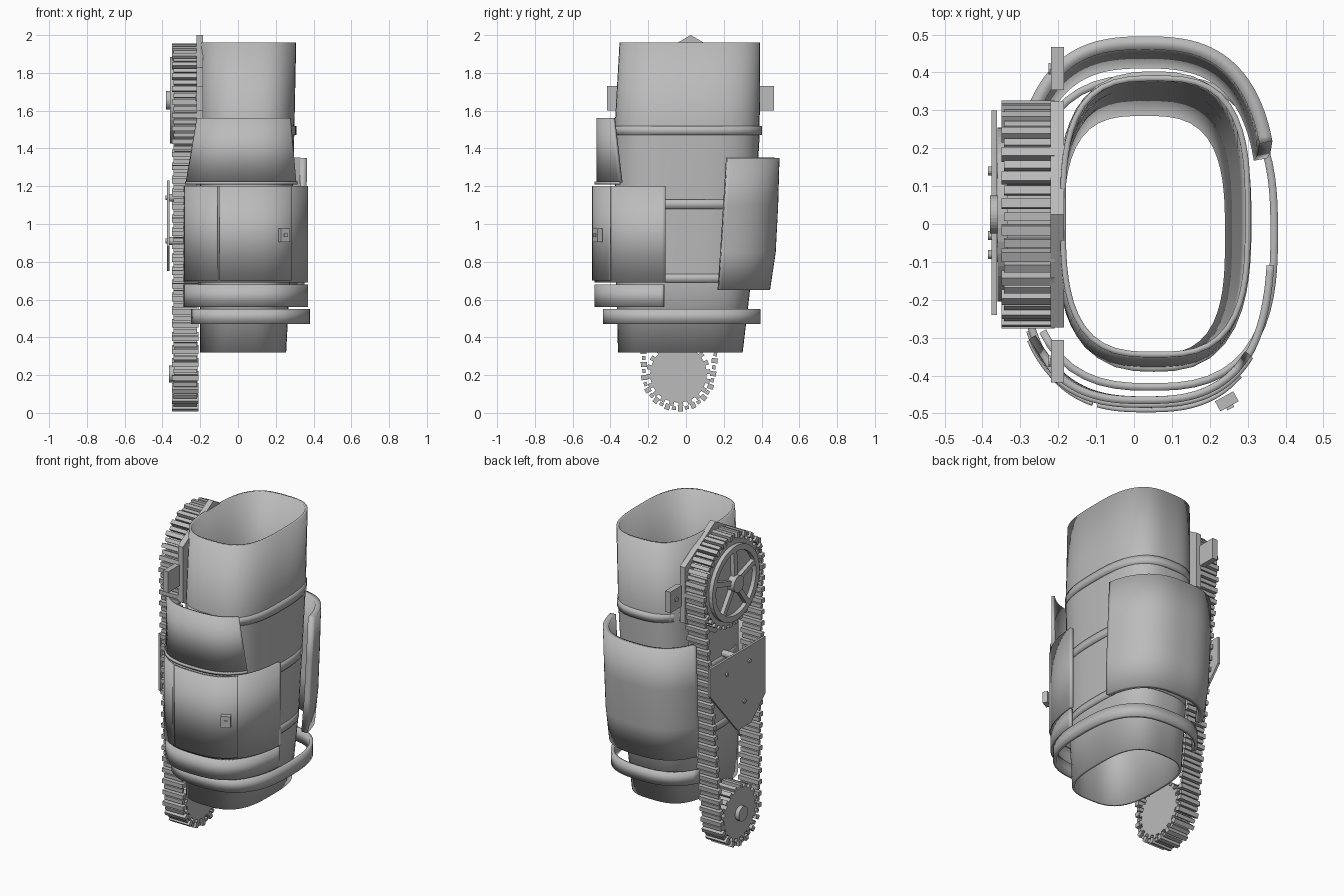
import bpy, bmesh, math
from mathutils import Matrix, Vector

old = bpy.data.objects.get("Cube")
if old:
    bpy.data.objects.remove(old, do_unlink=True)

grey = bpy.data.materials.new("plain grey")
grey.use_nodes = True
COLOUR = (0.5, 0.5, 0.5, 1)
grey.diffuse_color = COLOUR
grey.node_tree.nodes["Principled BSDF"].inputs["Base Color"].default_value = COLOUR


def finish(name, bm, smooth=False):
    """Turn a bmesh into a named, coloured object."""
    mesh = bpy.data.meshes.new(name)
    bm.to_mesh(mesh)
    bm.free()
    mesh.materials.append(grey)
    obj = bpy.data.objects.new(name, mesh)
    bpy.context.collection.objects.link(obj)
    if smooth:
        bpy.ops.object.select_all(action="DESELECT")
        obj.select_set(True)
        bpy.context.view_layer.objects.active = obj
        bpy.ops.object.shade_smooth_by_angle(angle=math.radians(35))
    return obj


def shell(name, rings, thick, power=2.7, steps=48):
    """Rounded-box wall; ring = z, x0, x1, y0, y1, start angle, end angle."""
    bm = bmesh.new()
    rows = []
    for z, x0, x1, y0, y1, start, end in rings:
        closed = end - start >= 360
        a, b = (x1 - x0) / 2, (y1 - y0) / 2
        row = []
        for i in range(steps if closed else steps + 1):
            t = math.radians(start + (end - start) * i / steps)
            c, s = math.cos(t), math.sin(t)
            r = (abs(c / a) ** power + abs(s / b) ** power) ** (-1 / power)
            row.append(bm.verts.new(((x0 + x1) / 2 + r * c, (y0 + y1) / 2 + r * s, z)))
        rows.append(row + row[:1] if closed else row)
    for low, high in zip(rows, rows[1:]):
        for i in range(len(low) - 1):
            bm.faces.new((low[i], low[i + 1], high[i + 1], high[i]))
    obj = finish(name, bm, True)
    wall = obj.modifiers.new("wall", "SOLIDIFY")
    wall.thickness, wall.offset = thick, -1
    return obj


def band(name, z0, z1, box, thick, start=0, end=360):
    return shell(name, [(z, *box, start, end) for z in (z0, z1)], thick)


def slab(name, points, x0, x1):
    """Flat outline in the side plane, given thickness along x."""
    bm = bmesh.new()
    face = bm.faces.new([bm.verts.new((x0, y, z)) for y, z in points])
    new = bmesh.ops.extrude_face_region(bm, geom=[face])["geom"]
    bmesh.ops.translate(bm, verts=[v for v in new if isinstance(v, bmesh.types.BMVert)],
                        vec=(x1 - x0, 0, 0))
    bmesh.ops.recalc_face_normals(bm, faces=bm.faces)
    return finish(name, bm)


def add_box(bm, centre, size, turn=0):
    m = Matrix.Translation(centre) @ Matrix.Rotation(turn, 4, "X") @ Matrix.Diagonal((*size, 1))
    bmesh.ops.create_cube(bm, size=1, matrix=m)


def box(name, centre, size, turn=0):
    bm = bmesh.new()
    add_box(bm, centre, size, turn)
    return finish(name, bm)


def disc(name, y, z, radius, x0, x1, sides=32):
    return slab(name, [(y + radius * math.cos(math.tau * i / sides),
                        z + radius * math.sin(math.tau * i / sides)) for i in range(sides)], x0, x1)


# Open tube body and its raised bands
shell("body_tube", [(0.32, -0.2, 0.255, -0.36, 0.30, 0, 360),
                    (0.7, -0.2, 0.275, -0.37, 0.345, 0, 360),
                    (1.47, -0.2, 0.298, -0.38, 0.39, 0, 360),
                    (1.96, -0.195, 0.308, -0.352, 0.392, 0, 360)], 0.015, 3, 64)
band("lower_body_band", 0.69, 0.735, (-0.205, 0.284, -0.376, 0.354), 0.015)
band("middle_body_band", 1.08, 1.13, (-0.205, 0.297, -0.385, 0.376), 0.015)
band("upper_body_band", 1.47, 1.52, (-0.205, 0.31, -0.39, 0.403), 0.02)

# Stand-off hoop near the foot
band("foot_hoop", 0.47, 0.55, (-0.29, 0.38, -0.44, 0.395), 0.02, -138, 140)

# Front plates: lower strip, door layer, upper tapered guard
FRONT = (-0.31, 0.372, -0.485, 0.485)
DOOR = (-0.315, 0.378, -0.497, 0.497)
band("front_lower_strip", 0.56, 0.68, FRONT, 0.02, 218, 341)
band("front_panel", 0.69, 1.2, FRONT, 0.02, 218, 342)
band("front_left_door", 0.7, 1.2, DOOR, 0.012, 255, 302)
band("front_right_door", 0.7, 1.2, DOOR, 0.012, 222, 253.5)
guard = (-0.32, 0.375, -0.475, 0.475)
shell("front_guard", [(1.22, *guard, 225, 309), (1.56, *guard, 238, 303)], 0.02)
band("front_guard_lip", 1.21, 1.225, (-0.325, 0.38, -0.485, 0.485), 0.015, 225, 309)

# Door latch with a peg
latch = box("door_latch", (0, 0, 0), (0.055, 0.03, 0.07))
peg = box("door_latch_peg", (0, -0.017, 0), (0.02, 0.01, 0.02))
for part in (latch, peg):
    part.matrix_world = Matrix.Translation((0.245, -0.468, 0.94)) @ Matrix.Rotation(0.5, 4, "Z")

# Curved back plate
shell("back_plate", [(0.65, -0.30, 0.36, -0.44, 0.445, 28, 139),
                     (0.85, -0.315, 0.37, -0.47, 0.475, 29, 138),
                     (1.1, -0.32, 0.375, -0.485, 0.488, 31, 137),
                     (1.35, -0.32, 0.38, -0.493, 0.495, 33, 136)], 0.035)

# Wheel positions: y, z, belt radius
TOP = (0.025, 1.655, 0.285)
LOW = (-0.04, 0.205, 0.182)

# Hexagonal mount and side lugs
slab("hex_mount", [(TOP[0] + 0.345 * math.sin(math.pi * i / 3),
                    TOP[1] + 0.345 * math.cos(math.pi * i / 3)) for i in range(6)], -0.22, -0.185)
for name, y in (("front_lug", -0.362), ("back_lug", 0.41)):
    box(name, (-0.202, y, 1.665), (0.035, 0.113, 0.13))
    disc(name + "_bolt", y, 1.665, 0.015, -0.226, -0.22, 12)


def gear(name, y, z, radius, teeth, x0, x1):
    """Toothed wheel made from an outline of alternating radii."""
    pts = []
    for i in range(teeth):
        for step, r in ((0, radius), (0.5, radius), (0.5, radius - 0.02), (1, radius - 0.02)):
            t = math.tau * (i + step) / teeth
            pts.append((y + r * math.cos(t), z + r * math.sin(t)))
    slab(name, pts, x0, x1)


# Upper wheel with rim, spokes and hub
gear("upper_wheel", TOP[0], TOP[1], 0.275, 32, -0.335, -0.22)
bm = bmesh.new()
SIDES = 40
loops = []
for x, r in ((-0.335, 0.23), (-0.36, 0.23), (-0.36, 0.195), (-0.335, 0.195)):
    loops.append([bm.verts.new((x, TOP[0] + r * math.cos(math.tau * i / SIDES),
                                TOP[1] + r * math.sin(math.tau * i / SIDES))) for i in range(SIDES)])
for k in range(4):
    p, q = loops[k], loops[(k + 1) % 4]
    for i in range(SIDES):
        j = (i + 1) % SIDES
        bm.faces.new((p[i], p[j], q[j], q[i]))
bmesh.ops.recalc_face_normals(bm, faces=bm.faces)
finish("upper_wheel_rim", bm)
bm = bmesh.new()
for i in range(5):
    t = math.tau * i / 5 + 0.3
    add_box(bm, (-0.347, TOP[0] + 0.115 * math.cos(t), TOP[1] + 0.115 * math.sin(t)),
            (0.025, 0.18, 0.03), t)
finish("upper_wheel_spokes", bm)
disc("upper_wheel_hub", TOP[0], TOP[1], 0.05, -0.38, -0.33)

# Lower sprocket
gear("lower_sprocket", LOW[0], LOW[1], 0.17, 20, -0.34, -0.215)
disc("lower_sprocket_hub", LOW[0], LOW[1], 0.045, -0.365, -0.33)

# Belt path: arcs round both wheels joined by tangents
c_top, c_low = Vector(TOP[:2]), Vector(LOW[:2])
axis = (c_top - c_low).angle_signed(Vector((1, 0)))
lean = math.acos((LOW[2] - TOP[2]) / (c_top - c_low).length)
path = []
for centre, r, a0, a1 in ((c_top, TOP[2], axis - lean, axis + lean),
                          (c_low, LOW[2], axis + lean, axis - lean + math.tau)):
    path += [centre + Vector((math.cos(t), math.sin(t))) * r
             for t in (a0 + (a1 - a0) * i / 60 for i in range(61))]
path.append(path[0])
length = sum((b - a).length for a, b in zip(path, path[1:]))

# Belt pads, wide and narrow in turn
COUNT = 126
bm = bmesh.new()
travelled, n = 0, 0
for a, b in zip(path, path[1:]):
    seg = (b - a).length
    while n < COUNT and n * length / COUNT <= travelled + seg:
        spot = a.lerp(b, (n * length / COUNT - travelled) / seg)
        size = (0.14, 0.026, 0.032) if n % 2 else (0.125, 0.022, 0.018)
        add_box(bm, (-0.28, spot.x, spot.y), size, math.atan2((b - a).y, (b - a).x))
        n += 1
    travelled += seg
finish("belt_pads", bm)

# Outer cover plate with bolts and stand-off rods
slab("belt_cover", [(-0.24, 1.23), (-0.24, 0.88), (-0.1, 0.75), (0.03, 0.75),
                    (0.3, 1.06), (0.3, 1.23)], -0.376, -0.362)
for name, y, z in (("upper_front", -0.08, 1.14), ("upper_back", 0.14, 1.14), ("lower", -0.03, 0.91)):
    disc(name + "_cover_bolt", y, z, 0.012, -0.385, -0.376, 12)
    disc(name + "_cover_rod", y, z, 0.02, -0.362, -0.19, 12)
